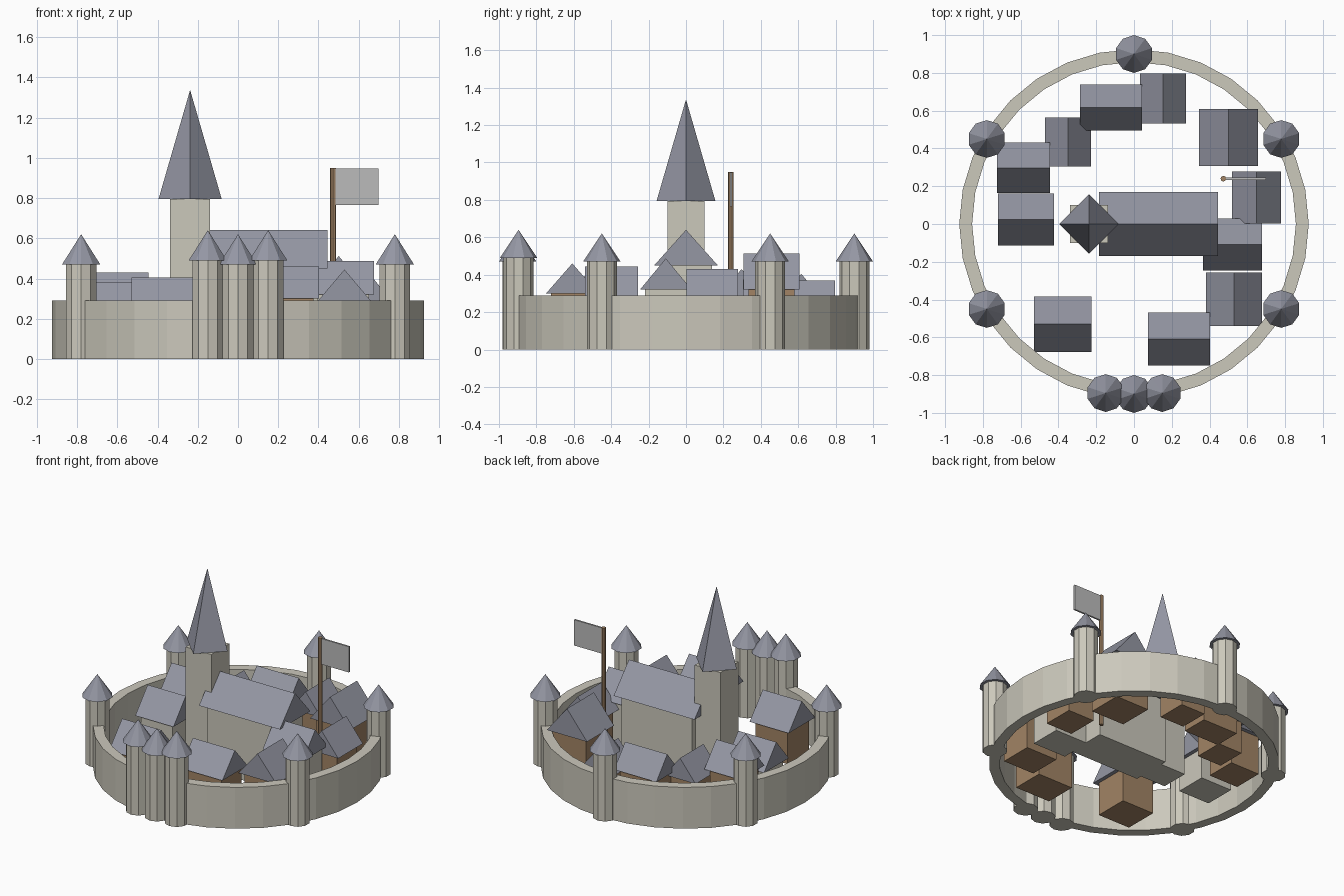
import bpy, math
from math import cos, sin, pi

if "Cube" in bpy.data.objects:
    bpy.data.objects.remove(bpy.data.objects["Cube"])


def material(name, rgb):
    m = bpy.data.materials.new(name)
    m.diffuse_color = (*rgb, 1)
    m.use_nodes = True
    m.node_tree.nodes["Principled BSDF"].inputs["Base Color"].default_value = m.diffuse_color
    return m


STONE = material("stone", (0.60, 0.58, 0.50))
ROOF = material("slate", (0.30, 0.31, 0.37))
WOOD = material("timber", (0.36, 0.23, 0.13))
CLOTH = material("cloth", (0.5, 0.5, 0.5))


def mesh(name, verts, faces, mat):
    me = bpy.data.meshes.new(name)
    me.from_pydata(verts, [], faces)
    me.materials.append(mat)
    ob = bpy.data.objects.new(name, me)
    bpy.context.collection.objects.link(ob)
    return ob


def box(name, x0, x1, y0, y1, z0, z1, mat):
    v = [(x, y, z) for z in (z0, z1) for x, y in ((x0, y0), (x1, y0), (x1, y1), (x0, y1))]
    f = [(3, 2, 1, 0), (4, 5, 6, 7)] + [(i, (i + 1) % 4, 4 + (i + 1) % 4, 4 + i) for i in range(4)]
    return mesh(name, v, f, mat)


def cone(name, sides, r, x, y, z0, z1, mat, r2=0):
    bpy.ops.mesh.primitive_cone_add(vertices=sides, radius1=r, radius2=r2, depth=z1 - z0,
                                    location=(x, y, (z0 + z1) / 2))
    ob = bpy.context.object
    ob.name = name
    ob.data.materials.append(mat)
    return ob


def gable_roof(name, x0, x1, y0, y1, eave, ridge, axis):
    xm, ym = (x0 + x1) / 2, (y0 + y1) / 2
    if axis == "x":
        v = [(x, y, z) for x in (x0, x1) for y, z in ((y0, eave), (y1, eave), (ym, ridge))]
    else:
        v = [(x, y, z) for y in (y1, y0) for x, z in ((x0, eave), (x1, eave), (xm, ridge))]
    f = [(0, 2, 1), (3, 4, 5), (0, 1, 4, 3), (1, 2, 5, 4), (2, 0, 3, 5)]
    return mesh(name, v, f, ROOF)


def house(name, x0, x1, y0, y1, eave, ridge, axis, mat, ox=0.027, oy=0.027):
    box(name + "_walls", x0 + ox, x1 - ox, y0 + oy, y1 - oy, 0, eave, mat)
    gable_roof(name + "_roof", x0, x1, y0, y1, eave, ridge, axis)


# Ring wall: 32-step circle, open behind the gate towers
R_OUT, R_IN, H = 0.925, 0.857, 0.29
verts, faces = [], []
for i in range(31):
    a = -pi / 2 + (i + 1) * pi / 16
    verts += [(r * cos(a), r * sin(a), z) for r, z in ((R_OUT, 0), (R_OUT, H), (R_IN, H), (R_IN, 0))]
for i in range(30):
    for k in range(4):
        n = (k + 1) % 4
        faces.append((4 * i + k, 4 * i + 4 + k, 4 * i + 4 + n, 4 * i + n))
faces += [(0, 1, 2, 3), (123, 122, 121, 120)]
mesh("ring_wall", verts, faces, STONE)

# Wall towers and gate towers with pointed roofs
spots = [(0.9 * cos(pi / 6 + i * pi / 3), 0.9 * sin(pi / 6 + i * pi / 3), 0.47) for i in range(6)]
spots += [(s * 0.15, -0.895, 0.49) for s in (-1, 1)]
for i, (x, y, h) in enumerate(spots):
    kind = "wall_tower" if i < 6 else "gate_tower"
    cone(f"{kind}_{i}", 10, 0.08, x, y, 0, h, STONE, r2=0.08)
    cone(f"{kind}_roof_{i}", 10, 0.1, x, y, h, h + 0.15, ROOF)

# Great hall with square tower and spire
house("hall", -0.185, 0.444, -0.17, 0.17, 0.45, 0.64, "x", STONE, 0.042, 0.03)
box("spire_tower", -0.338, -0.138, -0.1, 0.1, 0, 0.795, STONE)
cone("spire", 4, 0.157, -0.238, 0, 0.795, 1.337, ROOF)

# Houses: x0, x1, y0, y1, eave, ridge, ridge axis, wall material
HOUSES = [
    (-0.286, 0.042, 0.495, 0.738, 0.255, 0.405, "x", WOOD),
    (0.032, 0.275, 0.532, 0.796, 0.22, 0.37, "y", WOOD),
    (-0.47, -0.228, 0.304, 0.565, 0.225, 0.375, "y", WOOD),
    (-0.725, -0.444, 0.163, 0.431, 0.27, 0.43, "x", WOOD),
    (-0.72, -0.423, -0.114, 0.162, 0.215, 0.38, "x", STONE),
    (-0.53, -0.226, -0.677, -0.384, 0.235, 0.405, "x", WOOD),
    (0.075, 0.402, -0.748, -0.468, 0.3, 0.46, "x", WOOD),
    (0.381, 0.677, -0.54, -0.257, 0.27, 0.445, "y", WOOD),
    (0.365, 0.677, -0.246, 0.03, 0.32, 0.487, "x", STONE),
    (0.519, 0.778, 0.003, 0.277, 0.27, 0.43, "y", WOOD),
    (0.344, 0.657, 0.308, 0.608, 0.32, 0.512, "y", WOOD),
]
for i, h in enumerate(HOUSES):
    house(f"house_{i + 1}", *h)

# Flagpole and flag
cone("flagpole", 8, 0.015, 0.473, 0.24, 0, 0.95, WOOD, r2=0.015)
box("flag", 0.48, 0.698, 0.234, 0.246, 0.765, 0.946, CLOTH)
